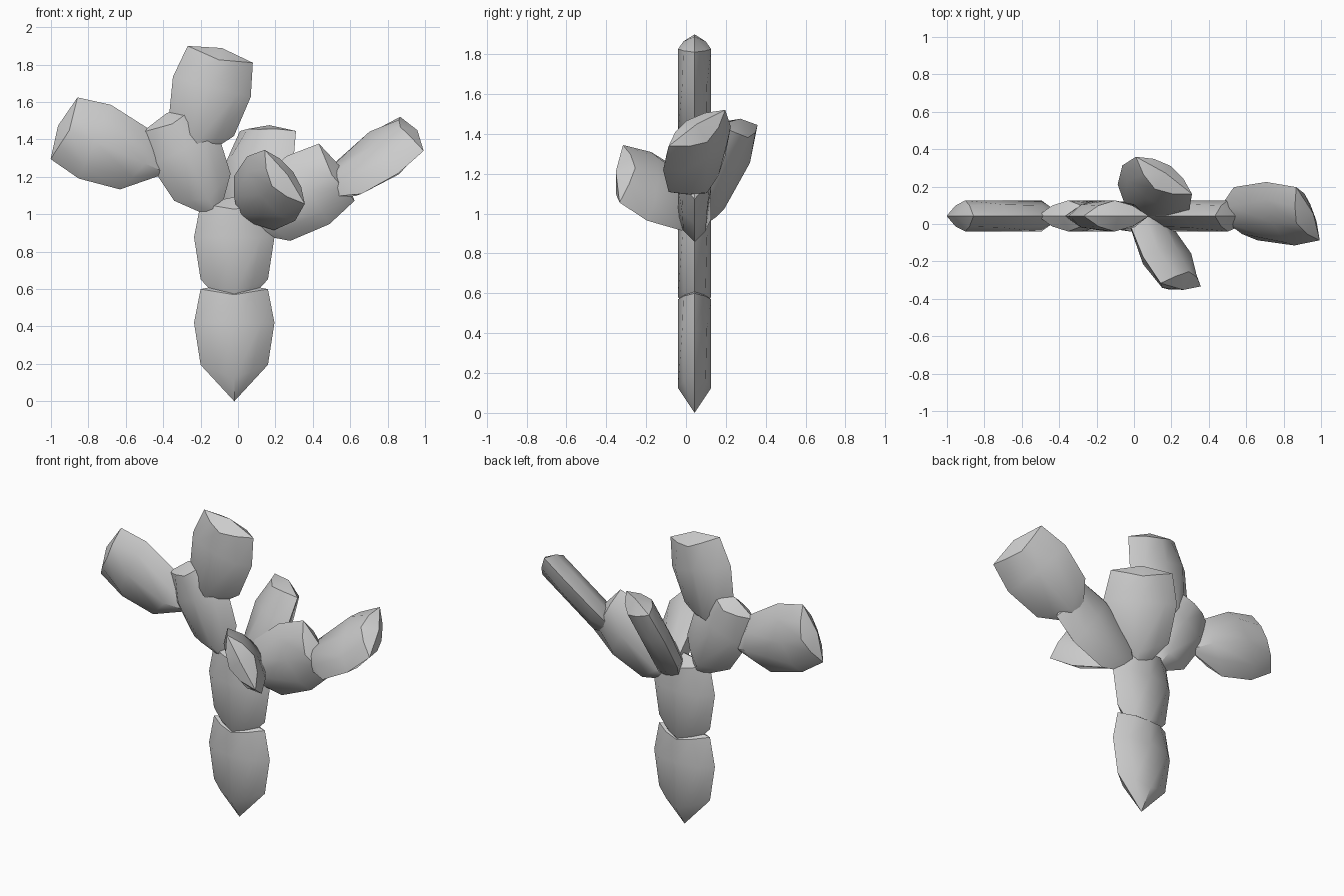
import bpy, bmesh, math
from mathutils import Vector

if "Cube" in bpy.data.objects:
    bpy.data.objects.remove(bpy.data.objects["Cube"])

# rings along the pad: half width, height at the rim, height at the middle of the face,
# and the (width fraction, depth) of the shoulder point between rim and face
RINGS = [(0.18, 0.195, 0.125, 0.52, 0.056),
         (0.215, 0.42, 0.42, 0.68, 0.062),
         (0.18, 0.60, 0.57, 0.52, 0.056)]
DEPTH, CROWN = 0.083, 0.635


def section(sx, sy):
    """Eight-sided lens: rim points on the sides, shoulders, and the face middles."""
    return [(1, 0), (sx, sy), (0, DEPTH), (-sx, sy),
            (-1, 0), (-sx, -sy), (0, -DEPTH), (sx, -sy)]


def pad(name, end, axis, side, width=1.0, length=1.0):
    """Flat cactus pad: end = middle of its top edge, axis = growth, side = width direction."""
    a = Vector(axis).normalized()
    s = Vector(side)
    s = (s - a * s.dot(a)).normalized()
    n = a.cross(s)
    origin = Vector(end) - a * 0.6 * length

    def at(u, d, v):
        return origin + s * u * width + n * d + a * v * length

    bm = bmesh.new()
    rings = []
    for w, rim, mid, sx, sy in RINGS:
        rings.append([bm.verts.new(at(x * w, y, mid + (rim - mid) * abs(x)))
                      for x, y in section(sx, sy)])
    tip = bm.verts.new(at(0, 0, 0))
    crown = bm.verts.new(at(0, 0, CROWN))
    for i in range(8):
        j = (i + 1) % 8
        bm.faces.new((tip, rings[0][j], rings[0][i]))
        bm.faces.new((crown, rings[-1][i], rings[-1][j]))
        for lo, hi in zip(rings, rings[1:]):
            bm.faces.new((lo[i], lo[j], hi[j], hi[i]))
    bmesh.ops.recalc_face_normals(bm, faces=bm.faces)
    mesh = bpy.data.meshes.new(name)
    bm.to_mesh(mesh)
    bm.free()
    ob = bpy.data.objects.new(name, mesh)
    bpy.context.collection.objects.link(ob)
    bpy.ops.object.select_all(action='DESELECT')
    ob.select_set(True)
    bpy.context.view_layer.objects.active = ob
    bpy.ops.object.shade_smooth_by_angle(angle=math.radians(40))
    return ob


# trunk
pad("trunk_lower_pad", (-0.02, 0.043, 0.60), (0, 0, 1), (1, 0, 0))
pad("trunk_upper_pad", (-0.02, 0.043, 1.057), (0, 0, 1), (1, 0, 0))

# left branch with its two end pads
pad("left_branch_pad", (-0.365, 0.043, 1.51), (-0.43, 0, 0.90), (0.90, 0, 0.43), width=0.93)
pad("left_outer_pad", (-0.93, 0.043, 1.46), (-0.916, 0, 0.40), (0.40, 0, 0.916))
pad("top_pad", (-0.095, 0.043, 1.855), (0.25, 0, 0.97), (0.97, 0, -0.25))

# right branch with its twisted end pad
pad("right_branch_pad", (0.528, 0.043, 1.225), (0.85, 0, 0.53), (0.53, 0, -0.85))
pad("right_outer_pad", (0.93, 0.055, 1.43), (0.823, 0, 0.569), (0.35, -0.79, -0.505))

# pads growing to the front and to the back
pad("front_pad", (0.25, -0.325, 1.20), (0.42, -0.80, 0.36), (0.57, 0, -0.82), length=0.94)
pad("back_pad", (0.16, 0.26, 1.445), (0.24, 0.365, 0.90), (0.83, -0.55, 0))
